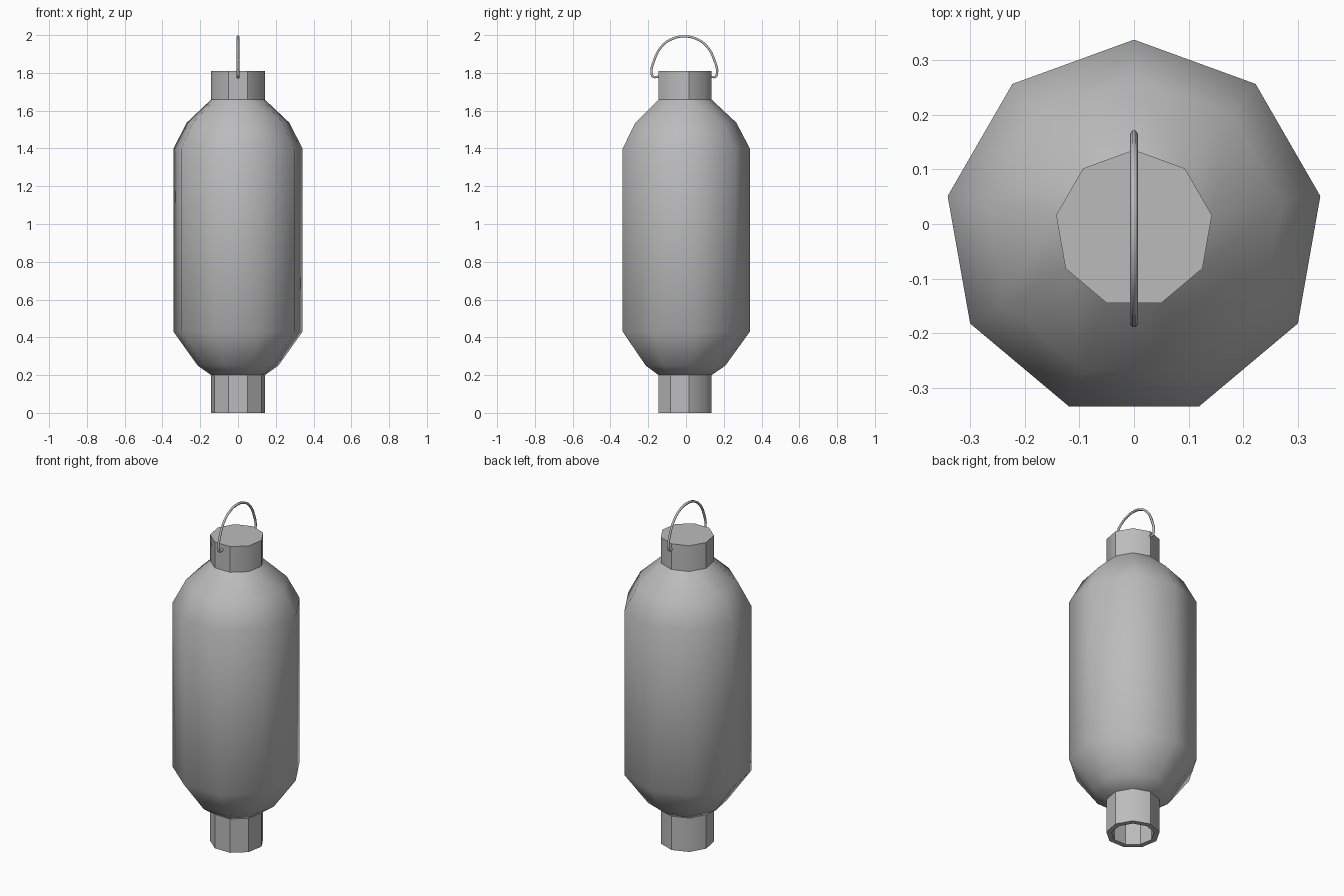
import bpy
import bmesh
from math import sin, cos, tau

if "Cube" in bpy.data.objects:
    bpy.data.objects.remove(bpy.data.objects["Cube"], do_unlink=True)

SIDES = 9
CENTRE_Y = -0.009
NECK = 0.145
BORE = 0.115

grey = bpy.data.materials.new("plain grey")
grey.use_nodes = True
colour = (0.5, 0.5, 0.5, 1)
grey.diffuse_color = colour
grey.node_tree.nodes["Principled BSDF"].inputs["Base Color"].default_value = colour


def lathe(name, profile, creases, cap_start=False, cap_end=False):
    """Nine-sided turned part; profile holds (radius, height) pairs."""
    bm = bmesh.new()
    rings = []
    for r, z in profile:
        rings.append([bm.verts.new((r * sin(tau * i / SIDES),
                                    r * cos(tau * i / SIDES) + CENTRE_Y, z))
                      for i in range(SIDES)])
    for low, high in zip(rings, rings[1:]):
        for i in range(SIDES):
            j = (i + 1) % SIDES
            bm.faces.new((low[i], low[j], high[j], high[i]))
    if cap_start:
        bm.faces.new(rings[0])
    if cap_end:
        bm.faces.new(rings[-1])
    bmesh.ops.recalc_face_normals(bm, faces=bm.faces)
    for face in bm.faces:
        face.smooth = True
    # Crease chosen upright edges and all strong bends
    upright = set()
    for low, high in zip(rings, rings[1:]):
        for i in creases:
            if abs(low[i].co.xy.length - high[i].co.xy.length) < 0.001:
                upright.add(bm.edges.get((low[i], high[i])))
    for edge in bm.edges:
        bend = len(edge.link_faces) == 2 and edge.calc_face_angle() > 0.75
        edge.smooth = not (bend or edge in upright)
    mesh = bpy.data.meshes.new(name)
    bm.to_mesh(mesh)
    bm.free()
    mesh.materials.append(grey)
    obj = bpy.data.objects.new(name, mesh)
    bpy.context.collection.objects.link(obj)
    return obj


# Lantern body with faceted walls and rounded shoulders
lathe("lantern_body",
      [(NECK, 0.20), (0.217, 0.25), (0.347, 0.43), (0.347, 1.40),
       (0.275, 1.537), (NECK, 1.658)],
      creases=(0, 2, 4, 5, 7), cap_start=True, cap_end=True)

# Closed collar on top
lathe("top_collar", [(NECK, 1.658), (NECK, 1.81)],
      creases=(0, 2, 4, 5, 7), cap_end=True)

# Hollow collar underneath
lathe("bottom_collar", [(NECK, 0.20), (NECK, 0), (BORE, 0), (BORE, 0.199)],
      creases=(0, 2, 3, 4, 5, 6, 7))

# Wire handle, bent in at both ends
half = [(0.135, 1.78), (0.165, 1.78), (0.173, 1.795), (0.16, 1.865),
        (0.118, 1.942), (0.06, 1.982)]
path = [(-y, z) for y, z in half] + [(0, 1.993)] + half[::-1]
curve = bpy.data.curves.new("handle", "CURVE")
curve.dimensions = "3D"
curve.bevel_depth = 0.007
curve.bevel_resolution = 1
curve.resolution_u = 4
curve.use_fill_caps = True
spline = curve.splines.new("BEZIER")
spline.bezier_points.add(len(path) - 1)
for point, (y, z) in zip(spline.bezier_points, path):
    point.co = (0, y + CENTRE_Y, z)
    point.handle_left_type = point.handle_right_type = "AUTO"
curve.materials.append(grey)
handle = bpy.data.objects.new("handle", curve)
bpy.context.collection.objects.link(handle)
